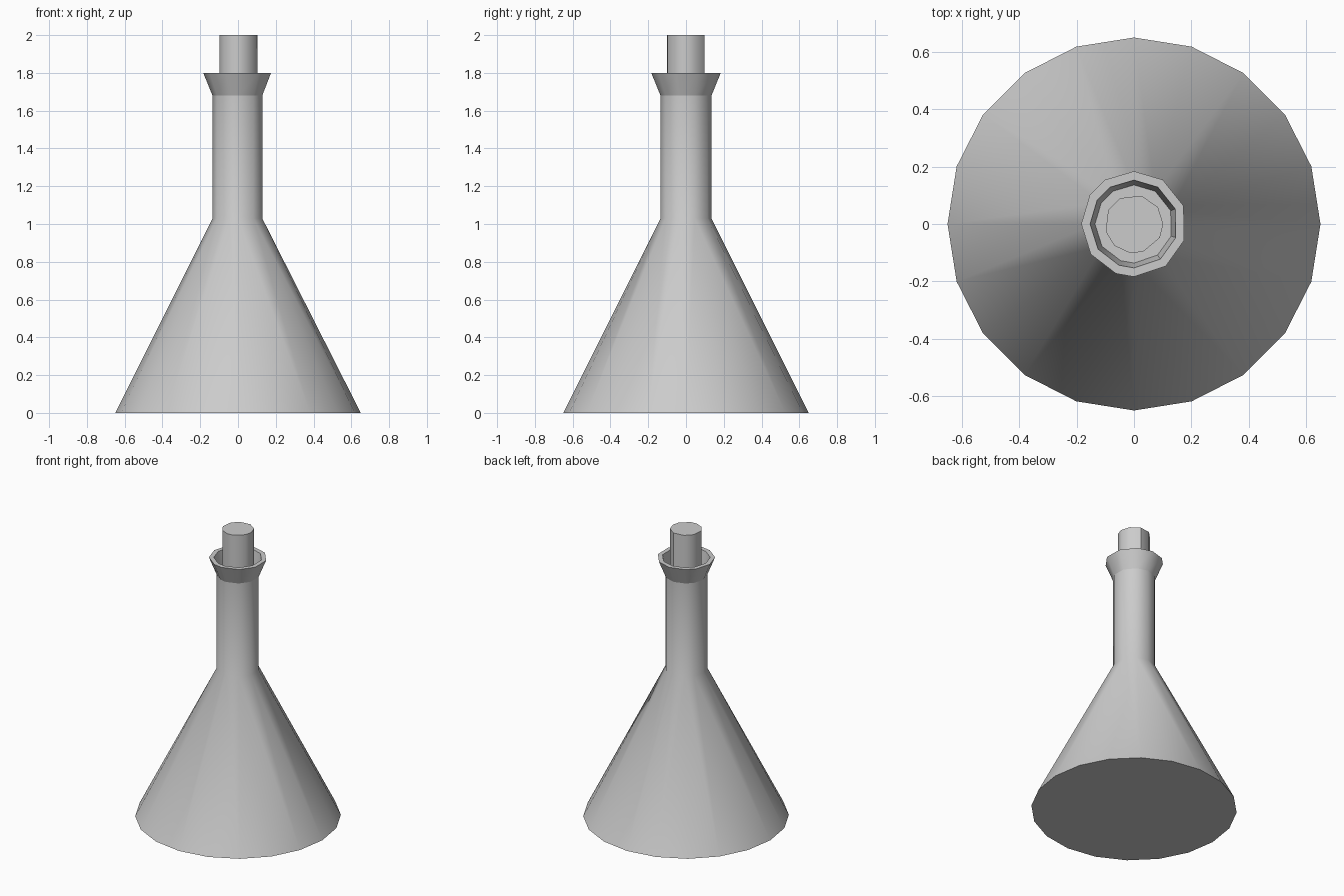
import bpy, bmesh, math

if "Cube" in bpy.data.objects:
    bpy.data.objects.remove(bpy.data.objects["Cube"])

TAU = 2 * math.pi
BASE = [i * 18 for i in range(20)]
# corner angles of the slightly irregular low-poly rings
NECK = [0 + 20, 57, 90, 123, 147, 180, 215, 250, 270, 307, 342]
ROD = [0, 35, 75, 118, 152, 195, 228, 262, 288, 332]


def lofted(name, rings, cap_start=False, cap_end=False, smooth=40):
    """Loft through (angles, radius, z) rings; rings may differ in side count."""
    bm = bmesh.new()
    loops = []
    for angles, r, z in rings:
        loops.append([bm.verts.new((r * math.cos(math.radians(a)),
                                    r * math.sin(math.radians(a)), z)) for a in angles])
    for k in range(len(rings) - 1):
        a, b = loops[k], loops[k + 1]
        aa, ba = rings[k][0], rings[k + 1][0]
        n, m = len(a), len(b)
        if aa == ba:
            for i in range(n):
                j = (i + 1) % n
                bm.faces.new((a[i], a[j], b[j], b[i]))
            continue
        # zip rings with different counts into triangles
        i = j = 0
        while i < n or j < m:
            na = aa[(i + 1) % n] + 360 * ((i + 1) // n)
            nb = ba[(j + 1) % m] + 360 * ((j + 1) // m)
            if j >= m or (i < n and na <= nb):
                bm.faces.new((a[i % n], a[(i + 1) % n], b[j % m]))
                i += 1
            else:
                bm.faces.new((a[i % n], b[(j + 1) % m], b[j % m]))
                j += 1
    if cap_start:
        bm.faces.new(loops[0][::-1])
    if cap_end:
        bm.faces.new(loops[-1])
    mesh = bpy.data.meshes.new(name)
    bm.to_mesh(mesh)
    bm.free()
    obj = bpy.data.objects.new(name, mesh)
    bpy.context.collection.objects.link(obj)
    bpy.ops.object.select_all(action='DESELECT')
    obj.select_set(True)
    bpy.context.view_layer.objects.active = obj
    bpy.ops.object.shade_smooth_by_angle(angle=math.radians(smooth))
    return obj


# conical body with straight neck
lofted("flask_body", [(BASE, 0.65, 0), (NECK, 0.135, 1.03), (NECK, 0.135, 1.68)],
       cap_start=True)

# flared lip: outer flare, flat rim, inner wall, floor around the stopper
lofted("flared_lip", [(NECK, 0.135, 1.68), (NECK, 0.184, 1.80), (NECK, 0.153, 1.80),
                      (NECK, 0.136, 1.69)], cap_end=True, smooth=35)

# stopper rod standing in the neck
lofted("stopper", [(ROD, 0.102, 1.69), (ROD, 0.102, 2.0)], cap_end=True)
